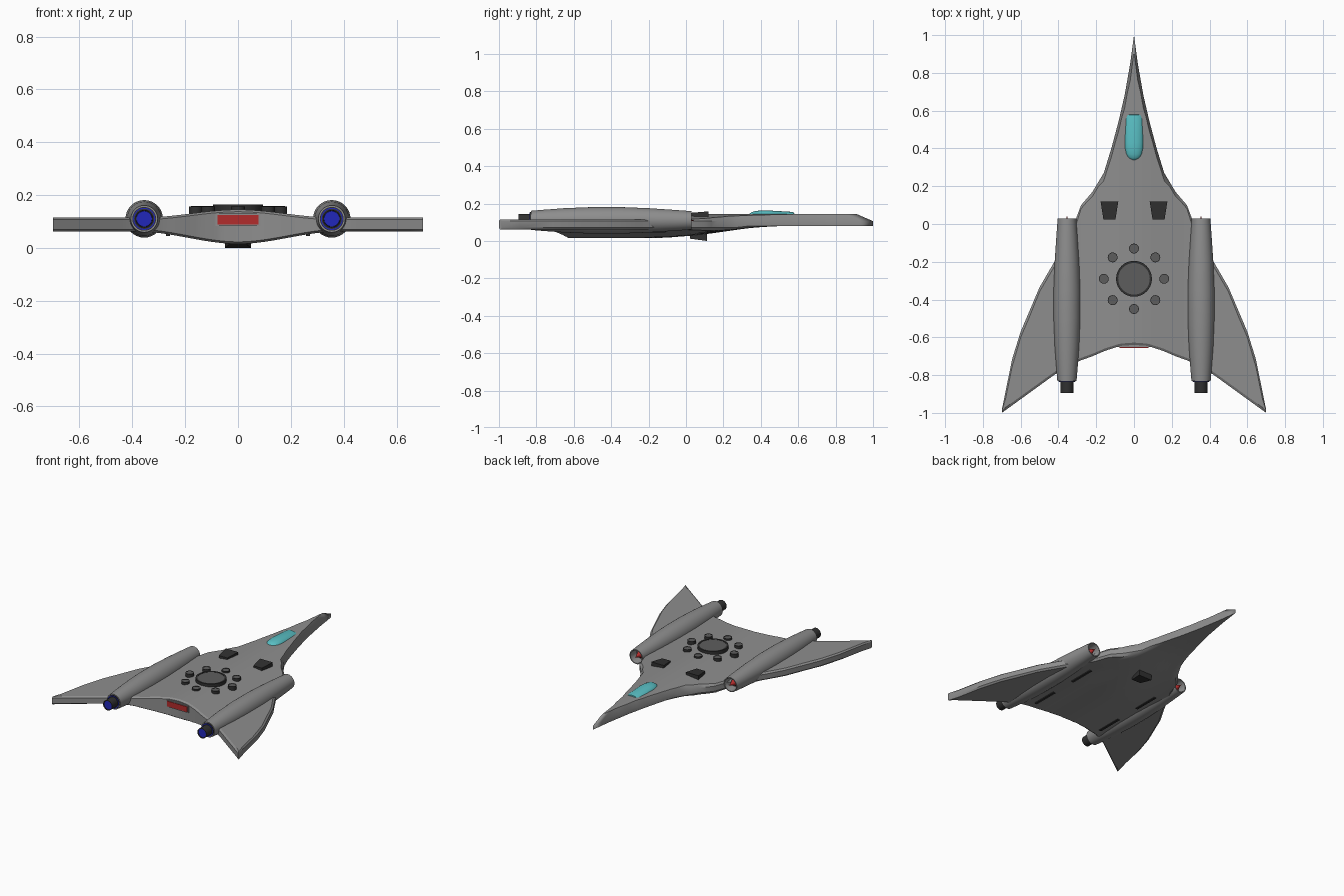
import bpy, bmesh, math

if "Cube" in bpy.data.objects:
    bpy.data.objects.remove(bpy.data.objects["Cube"])

def mat(name, rgb):
    m = bpy.data.materials.new(name)
    m.diffuse_color = (*rgb, 1)
    m.use_nodes = True
    m.node_tree.nodes["Principled BSDF"].inputs["Base Color"].default_value = m.diffuse_color
    return m

GREY = mat("hull_grey", (0.27, 0.27, 0.27))
DARK = mat("dark_metal", (0.03, 0.03, 0.03))
MESH = mat("grille_grey", (0.11, 0.11, 0.11))
CYAN = mat("canopy_cyan", (0.10, 0.52, 0.55))
RED = mat("red", (0.45, 0.025, 0.025))
BLUE = mat("engine_blue", (0.015, 0.02, 0.5))

def finish(name, bm, m, angle=30, mirror=False):
    bmesh.ops.recalc_face_normals(bm, faces=bm.faces)
    me = bpy.data.meshes.new(name)
    bm.to_mesh(me)
    bm.free()
    me.materials.append(m)
    ob = bpy.data.objects.new(name, me)
    bpy.context.collection.objects.link(ob)
    bpy.ops.object.select_all(action='DESELECT')
    ob.select_set(True)
    bpy.context.view_layer.objects.active = ob
    bpy.ops.object.shade_smooth_by_angle(angle=math.radians(angle))
    if mirror:
        mod = ob.modifiers.new("Mirror", 'MIRROR')
        mod.use_clip = True
    return ob

def lathe(name, prof, c, m, axis='Y', n=32, place=None, mirror=False):
    """Revolve (along, radius) points about an axis; place() can reshape the points."""
    bm = bmesh.new()
    rings = []
    for a, r in prof:
        ring = []
        for i in range(1 if r == 0 else n):
            t = 2 * math.pi * i / n
            u, v = r * math.cos(t), r * math.sin(t)
            p = (u, a, v) if axis == 'Y' else (u, v, a)
            p = place(*p) if place else p
            ring.append(bm.verts.new([p[k] + c[k] for k in range(3)]))
        rings.append(ring)
    for A, B in zip(rings, rings[1:]):
        for i in range(n):
            j = (i + 1) % n
            q = [A[i % len(A)], A[j % len(A)], B[j % len(B)], B[i % len(B)]]
            bm.faces.new(list(dict.fromkeys(q)))
    return finish(name, bm, m, mirror=mirror)

def wedge(name, x, y0, y1, w0, w1, zb, zt0, zt1, m, mirror=False):
    """Tapered block: half widths w0/w1 and heights zt0/zt1 at its two y ends."""
    bm = bmesh.new()
    v = [bm.verts.new(p) for p in (
        (x - w0, y0, zb), (x + w0, y0, zb), (x + w1, y1, zb), (x - w1, y1, zb),
        (x - w0, y0, zt0), (x + w0, y0, zt0), (x + w1, y1, zt1), (x - w1, y1, zt1))]
    for f in ((0, 1, 2, 3), (4, 5, 6, 7), (0, 1, 5, 4), (1, 2, 6, 5), (2, 3, 7, 6), (3, 0, 4, 7)):
        bm.faces.new([v[i] for i in f])
    return finish(name, bm, m, mirror=mirror)

# Hull and wings: chords between leading and trailing outlines, half mirrored
LEAD = [(0, 1), (.02, .85), (.05, .68), (.08, .55), (.12, .40), (.16, .27), (.22, .17), (.28, .10),
        (.31, .02), (.41, -.18), (.5, -.335), (.6, -.57), (.645, -.715), (.7, -.985)]
TRAIL = [(0, -.64), (.07, -.645), (.15, -.67), (.22, -.70), (.29, -.725), (.41, -.79), (.7, -1.0)]

def interp(pts, x):
    for (x0, y0), (x1, y1) in zip(pts, pts[1:]):
        if x <= x1 + 1e-6:
            s = (y1 - y0) / (x1 - x0)
            return y0 + s * (x - x0), s

def smooth(t):
    t = min(1, max(0, t))
    return t * t * (3 - 2 * t)

def top(x, y):
    return .115 + .03 * smooth(1 - x / .36)

def bottom(x, y):
    base = .062 + .018 * smooth((y - .1) / .4)
    return base - .047 * smooth((.45 - y) / .65) * smooth(1 - x / .38)

STATIONS = [0, .01, .02, .035, .05, .065, .08, .1, .12, .14, .16, .19, .22, .25, .28, .31,
            .36, .41, .455, .5, .55, .6, .645, .68, .7]
N = 14
bm = bmesh.new()
loops = []
for x in STATIONS:
    (le, sl), (te, st) = interp(LEAD, x), interp(TRAIL, x)
    lim = .4 * (le - te)
    li = le - min(lim, .012 * math.hypot(1, sl))
    ti = te + min(lim, .012 * math.hypot(1, st))
    ys = [ti + (li - ti) * k / N for k in range(N + 1)]
    pts = [(te, top(x, ti) - .008)] + [(y, top(x, y)) for y in ys] + [(le, .106)]
    pts += [(le, .08 if le > .3 else max(.072, bottom(x, li) + .008))]
    pts += [(y, bottom(x, y)) for y in reversed(ys)] + [(te, bottom(x, ti) + .008)]
    loops.append([bm.verts.new((x, y, z)) for y, z in pts])
for A, B in zip(loops, loops[1:]):
    for i in range(len(A)):
        j = (i + 1) % len(A)
        bm.faces.new((A[i], A[j], B[j], B[i]))
tip = loops[-1]
for i in range(len(tip) // 2 - 1):
    bm.faces.new((tip[i], tip[i + 1], tip[-2 - i], tip[-1 - i]))
finish("hull", bm, GREY, mirror=True)

# Engine pods with recessed intakes, spikes, nozzles and glowing ends
POD = (.355, 0, .11)
lathe("engine_pod", [(-.03, 0), (-.03, .038), (.03, .043), (.03, .049), (-.05, .055), (-.2, .065),
      (-.35, .071), (-.5, .071), (-.65, .065), (-.77, .056), (-.83, .051), (-.83, 0)], POD, GREY, mirror=True)
lathe("intake_spike", [(-.031, 0), (-.029, .03), (.0, .016), (.025, .005), (.045, 0)], POD, RED, n=12, mirror=True)
lathe("nozzle_plate", [(-.82, 0), (-.82, .045), (-.834, .045), (-.834, 0)], POD, DARK, mirror=True)
lathe("nozzle", [(-.82, 0), (-.82, .034), (-.895, .034), (-.895, .030), (-.885, .030), (-.885, 0)], POD, DARK, mirror=True)
lathe("nozzle_glow", [(-.884, 0), (-.884, .030), (-.89, .029), (-.89, 0)], POD, BLUE, mirror=True)
lathe("nozzle_glow_ring", [(-.833, .038), (-.836, .038), (-.836, .042), (-.833, .042)], POD, BLUE, mirror=True)

# Canopy: stretched capsule sloping down to the nose
lathe("canopy", [(.335, 0), (.34, .018), (.352, .033), (.37, .043), (.40, .049), (.43, .05),
      (.56, .05), (.578, .046), (.582, 0)], (0, 0, .136), CYAN,
      place=lambda x, y, z: (x, y, z * .55 - max(0, y - .43) * .06))

# Scoops above and below
wedge("top_scoop", .13, .025, .12, .032, .047, .12, .15, .158, DARK, mirror=True)
wedge("belly_scoop", 0, .022, .112, .034, .05, .06, .012, 0, DARK)

# Round lift grilles on the back
def grille(name, x, y, r, zt):
    rim = r * .88
    lathe(name + "_rim", [(.12, 0), (.12, r), (zt, r), (zt, rim), (zt - .004, rim), (zt - .004, 0)],
          (x, y, 0), DARK, axis='Z', n=32)
    lathe(name + "_mesh", [(zt - .006, 0), (zt - .006, rim), (zt - .002, rim), (zt - .002, 0)],
          (x, y, 0), MESH, axis='Z', n=32)

grille("main_grille", 0, -.29, .095, .164)
for k in range(8):
    a = k * math.pi / 4
    grille(f"small_grille_{k}", .16 * math.cos(a), -.29 + .16 * math.sin(a), .026, .156)

# Red tail light in its frame
wedge("tail_light_frame", 0, -.652, -.62, .085, .085, .082, .13, .13, GREY)
wedge("tail_light", 0, -.656, -.65, .077, .077, .088, .124, .124, RED)

# Dark slots under the hull
for i, y in enumerate((-.2, -.56)):
    z = bottom(.265, y)
    wedge(f"belly_slot_{i}", .265, y - .09, y + .09, .008, .008, z - .006, z + .01, z + .01, DARK, mirror=True)
